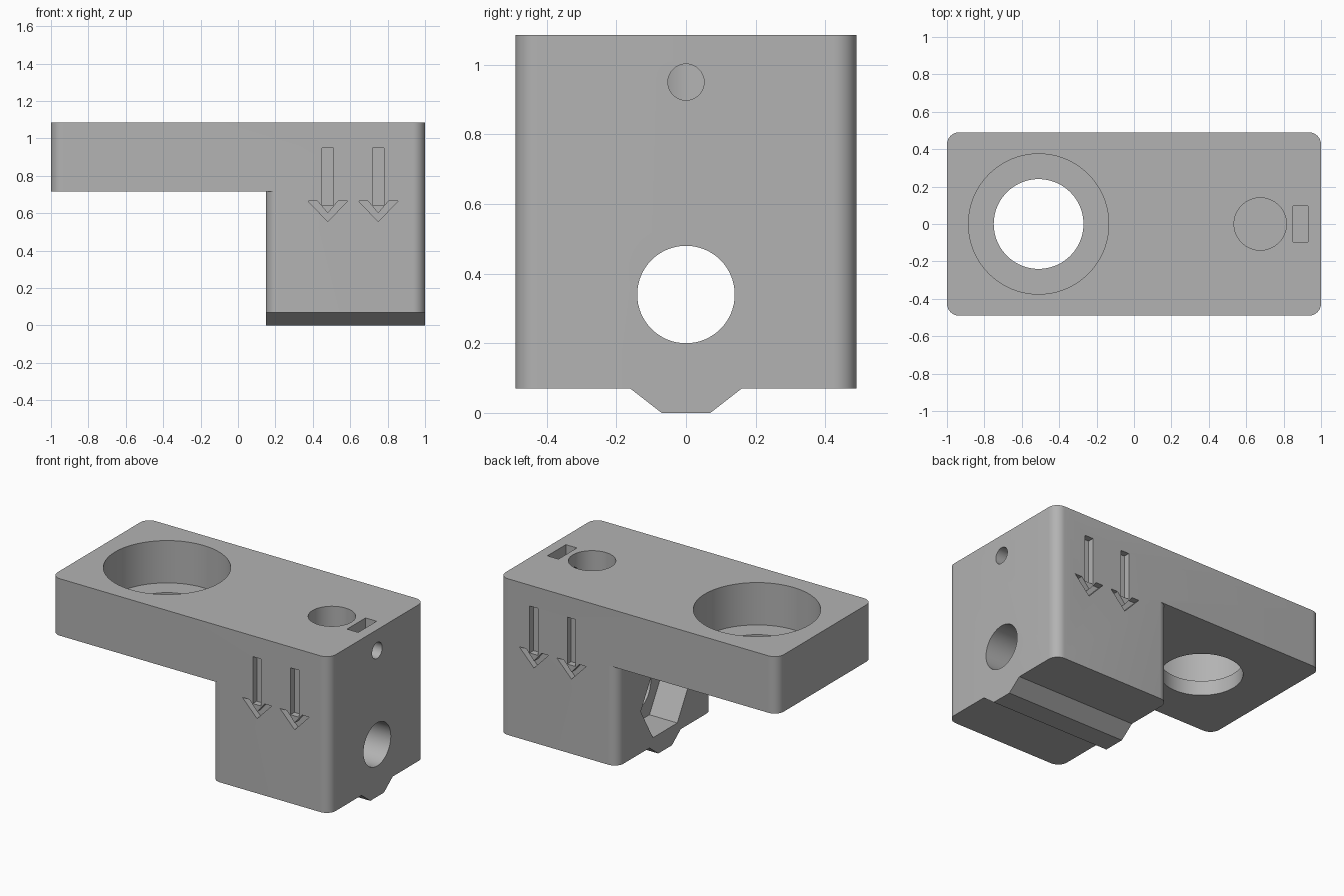
import bpy, bmesh, math
from mathutils import Matrix, Vector

cube = bpy.data.objects.get("Cube")
if cube:
    bpy.data.objects.remove(cube)

grey = bpy.data.materials.new("grey plastic")
grey.use_nodes = True
grey.diffuse_color = (0.45, 0.45, 0.45, 1)
grey.node_tree.nodes["Principled BSDF"].inputs["Base Color"].default_value = (0.45, 0.45, 0.45, 1)

W, TOP, BASE, ARM, LEFT, R = 0.49, 1.085, 0.07, 0.715, 0.15, 0.065
BORE_Z, SCREW_Z, ROD_X = 0.34, 0.95, 0.675

# Axis maps: profile (u, v) and extrusion (w) to x, y, z
ALONG_Z = Matrix.Identity(3)
ALONG_X = Matrix(((0, 0, 1), (1, 0, 0), (0, 1, 0)))
ALONG_Y = Matrix(((1, 0, 0), (0, 0, 1), (0, 1, 0)))


def prism(name, profile, start, end, axes=ALONG_Z):
    """Extrude a closed profile from start to end along an axis."""
    bm = bmesh.new()
    face = bm.faces.new([bm.verts.new(axes @ Vector((u, v, start))) for u, v in profile])
    grown = bmesh.ops.extrude_face_region(bm, geom=[face])["geom"]
    verts = [g for g in grown if isinstance(g, bmesh.types.BMVert)]
    bmesh.ops.translate(bm, verts=verts, vec=axes @ Vector((0, 0, end - start)))
    bmesh.ops.recalc_face_normals(bm, faces=bm.faces)
    mesh = bpy.data.meshes.new(name)
    bm.to_mesh(mesh)
    bm.free()
    mesh.materials.append(grey)
    obj = bpy.data.objects.new(name, mesh)
    bpy.context.collection.objects.link(obj)
    return obj


def arc(cx, cy, r, a0, a1, n=10):
    angles = [math.radians(a0 + (a1 - a0) * i / n) for i in range(n + 1)]
    return [(cx + r * math.cos(a), cy + r * math.sin(a)) for a in angles]


def circle(cx, cy, r, n=64):
    return arc(cx, cy, r, 0, 360, n)[:-1]


def rect(x0, x1, y0, y1):
    return [(x0, y0), (x1, y0), (x1, y1), (x0, y1)]


def combine(target, tool, operation="DIFFERENCE"):
    """Apply a boolean and remove the tool."""
    mod = target.modifiers.new(tool.name, "BOOLEAN")
    mod.object, mod.operation, mod.solver = tool, operation, "EXACT"
    bpy.context.view_layer.objects.active = target
    bpy.ops.object.modifier_apply(modifier=mod.name)
    bpy.data.objects.remove(tool)


# Rounded body
corners = [(1 - R, W - R, 0), (R - 1, W - R, 90), (R - 1, R - W, 180), (1 - R, R - W, 270)]
outline = [p for x, y, a in corners for p in arc(x, y, R, a, a + 90)]
body = prism("clamp_bracket", outline, BASE, TOP)

# Space below the arm, leaving round corners on the block
clearance = [(-1.3, -0.8), (LEFT + R, -0.8)]
clearance += arc(LEFT + R, R - W, R, 270, 180) + arc(LEFT + R, W - R, R, 180, 90)
clearance += [(LEFT + R, 0.8), (-1.3, 0.8)]
combine(body, prism("arm_clearance", clearance, -0.2, ARM))

# Tapered rib under the block
rib = [(-0.07, 0), (0.07, 0), (0.16, BASE), (0.16, 0.09), (-0.16, 0.09), (-0.16, BASE)]
combine(body, prism("bottom_rib", rib, LEFT, 1, ALONG_X), "UNION")

# Stepped hole in the arm
combine(body, prism("arm_counterbore", circle(-0.51, 0, 0.375, 96), 0.81, 1.3))
combine(body, prism("arm_hole", circle(-0.51, 0, 0.24, 96), 0.5, 1.3))

# Lengthwise bore with its hexagonal pocket
combine(body, prism("long_bore", circle(0, BORE_Z, 0.14), 0, 1.3, ALONG_X))
combine(body, prism("hex_pocket", circle(0, BORE_Z, 0.25, 6), 0, 0.35, ALONG_X))

# Rod socket, clamping screw hole and nut slot
combine(body, prism("rod_socket", circle(ROD_X, 0, 0.14), 0.57, 1.3))
combine(body, prism("screw_hole", circle(0, SCREW_Z, 0.052, 40), ROD_X, 1.3, ALONG_X))
combine(body, prism("nut_slot", rect(0.85, 0.93, -0.095, 0.095), 0.84, 1.3))

# Engraved arrows on the front and back
for x in (0.48, 0.75):
    chevron = [(x, 0.555), (x + 0.105, 0.665), (x + 0.055, 0.665),
               (x, 0.6), (x - 0.055, 0.665), (x - 0.105, 0.665)]
    for side in (-1, 1):
        for shape in (rect(x - 0.03, x + 0.03, 0.645, 0.95), chevron):
            combine(body, prism("arrow_cut", shape, side * 0.45, side * 0.6, ALONG_Y))

# Smooth curves, sharp edges
bpy.ops.object.select_all(action="DESELECT")
body.select_set(True)
bpy.context.view_layer.objects.active = body
bpy.ops.object.shade_smooth_by_angle(angle=math.radians(30))
